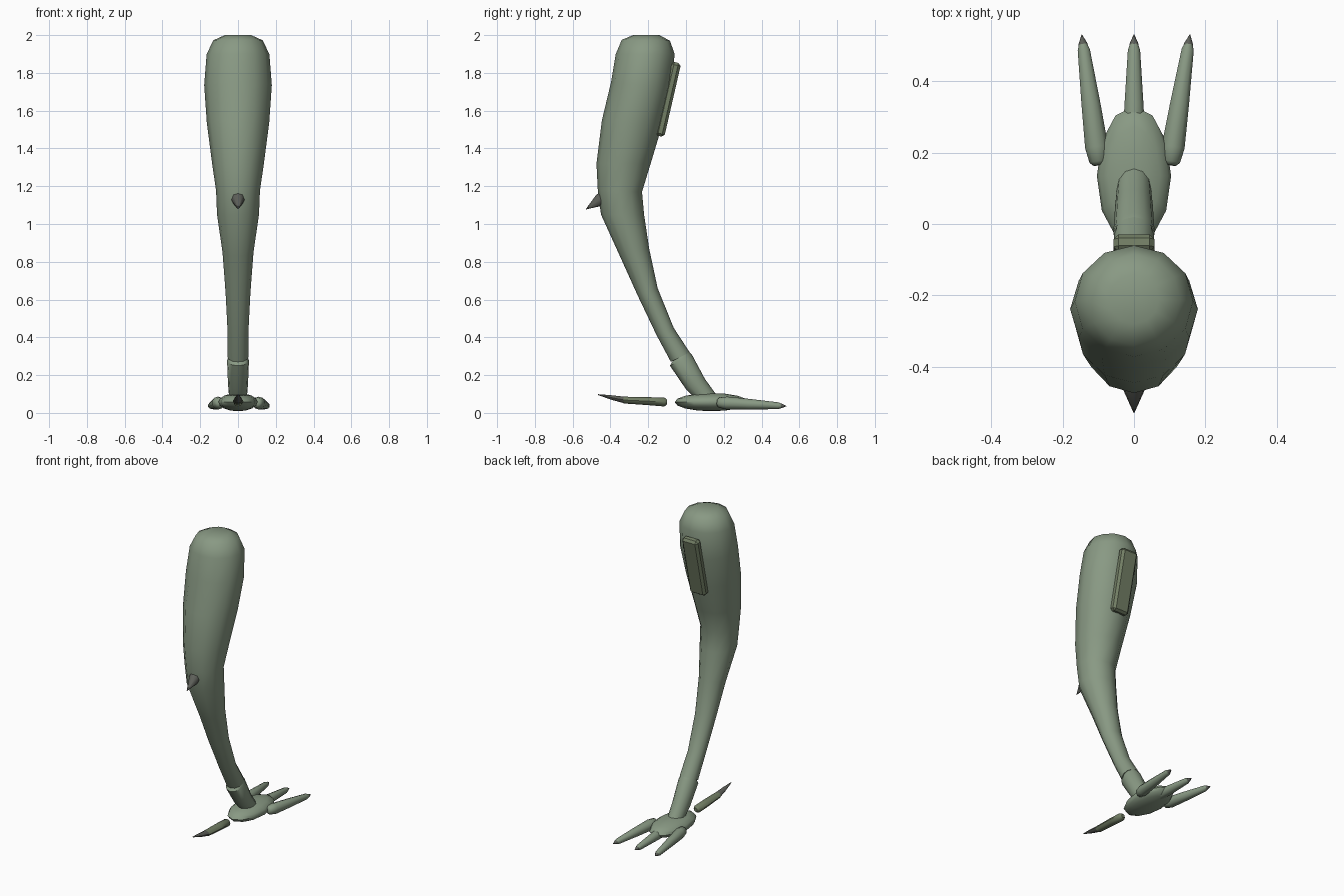
import bpy, bmesh, math
from mathutils import Vector, Matrix

if "Cube" in bpy.data.objects:
    bpy.data.objects.remove(bpy.data.objects["Cube"])


def mat(name, rgb):
    m = bpy.data.materials.new(name)
    m.diffuse_color = (*rgb, 1)
    m.use_nodes = True
    m.node_tree.nodes["Principled BSDF"].inputs["Base Color"].default_value = m.diffuse_color
    return m


SKIN = mat("skin", (0.25, 0.32, 0.23))
CLAW = mat("claw", (0.11, 0.115, 0.10))
PLATE = mat("plate", (0.17, 0.21, 0.13))


def finish(name, bm, material, angle=50):
    bmesh.ops.recalc_face_normals(bm, faces=bm.faces)
    me = bpy.data.meshes.new(name)
    bm.to_mesh(me)
    bm.free()
    ob = bpy.data.objects.new(name, me)
    bpy.context.collection.objects.link(ob)
    me.materials.append(material)
    bpy.ops.object.select_all(action='DESELECT')
    ob.select_set(True)
    bpy.context.view_layer.objects.active = ob
    bpy.ops.object.shade_smooth_by_angle(angle=math.radians(angle))
    return ob


def loft(name, rings, n, material, angle=50):
    """Skin elliptical rings given as (centre, half axis u, half axis v)."""
    bm = bmesh.new()
    loops = []
    for c, u, v in rings:
        loops.append([bm.verts.new(c + u * math.cos(2 * math.pi * i / n)
                                   + v * math.sin(2 * math.pi * i / n)) for i in range(n)])
    for a, b in zip(loops, loops[1:]):
        for i in range(n):
            j = (i + 1) % n
            bm.faces.new((a[i], a[j], b[j], b[i]))
    bm.faces.new(loops[0])
    bm.faces.new(loops[-1])
    return finish(name, bm, material, angle)


def side_ring(y1, z1, y2, z2, rx):
    """Ring through two opposite points of the side silhouette."""
    a, b = Vector((0, y1, z1)), Vector((0, y2, z2))
    return (a + b) / 2, (b - a) / 2, Vector((rx, 0, 0))


def taper(name, p, q, stations, n, material):
    """Round limb from p to q; stations are (fraction, radius)."""
    p, q = Vector(p), Vector(q)
    d = (q - p).normalized()
    v = d.cross(Vector((0, 0, 1))).normalized()
    u = v.cross(d)
    return loft(name, [(p.lerp(q, t), u * r, v * r) for t, r in stations], n, material)


# Thigh and shin: one curved, tapering limb
loft("leg", [side_ring(*r) for r in (
    (-.28, 2.0, -.14, 2.0, .07), (-.34, 1.975, -.085, 1.97, .13),
    (-.372, 1.90, -.06, 1.90, .166), (-.397, 1.75, -.08, 1.72, .179),
    (-.445, 1.55, -.127, 1.52, .165), (-.474, 1.32, -.187, 1.32, .137),
    (-.467, 1.18, -.233, 1.17, .116), (-.45, 1.05, -.222, 1.05, .111),
    (-.35, .83, -.195, .87, .082), (-.255, .62, -.15, .66, .066),
    (-.155, .41, -.065, .45, .055), (-.08, .27, .02, .32, .056))], 12, SKIN)

# Ankle
loft("ankle", [side_ring(*r) for r in (
    (-.07, .275, .015, .325, .05), (-.085, .25, .033, .305, .058),
    (.0, .125, .10, .18, .053), (.05, .075, .165, .09, .047))], 12, SKIN)

# Palm of the foot
bm = bmesh.new()
bmesh.ops.create_uvsphere(bm, u_segments=12, v_segments=8, radius=1,
                          matrix=Matrix.Translation((0, .135, .057))
                          @ Matrix.Diagonal((.104, .195, .048, 1)))
finish("palm", bm, SKIN)

# Front toes with claw tips
for name, base, tip in (("left", (-.098, .165, .055), (-.143, .505, .037)),
                        ("middle", (0, .165, .055), (0, .505, .037)),
                        ("right", (.102, .165, .055), (.153, .505, .037))):
    taper(name + "_toe", base, tip,
          ((0, .016), (.03, .027), (.15, .034), (.5, .028), (.95, .018), (1, .012)), 10, SKIN)
    b, t = Vector(base), Vector(tip)
    d = (t - b).normalized()
    taper(name + "_claw", t - d * .015, t + d * .026,
          ((0, .015), (.4, .012), (1, .001)), 8, CLAW)

# Rear spur, flat and curving upward
loft("rear_toe", [side_ring(*r) for r in (
    (-.10, .07, -.10, .045, .012), (-.115, .082, -.115, .034, .025),
    (-.20, .083, -.20, .041, .028), (-.33, .086, -.33, .05, .024))], 8, PLATE)
loft("rear_claw", [side_ring(*r) for r in (
    (-.32, .085, -.32, .049, .023), (-.40, .094, -.39, .068, .015),
    (-.465, .099, -.465, .094, .003))], 8, CLAW)

# Knee spike
taper("knee_spike", (0, -.425, 1.147), (0, -.53, 1.078),
      ((0, .034), (.3, .034), (1, .001)), 8, CLAW)

# Bevelled plate on the back of the thigh
bm = bmesh.new()
bmesh.ops.create_cube(bm, size=1, matrix=Matrix.Translation((0, -.095, 1.66))
                      @ Matrix.Rotation(-math.atan2(.085, .37), 4, 'X')
                      @ Matrix.Diagonal((.115, .05, .40, 1)))
bmesh.ops.bevel(bm, geom=bm.edges[:], offset=.014, segments=1, affect='EDGES')
finish("thigh_plate", bm, PLATE, 30)
